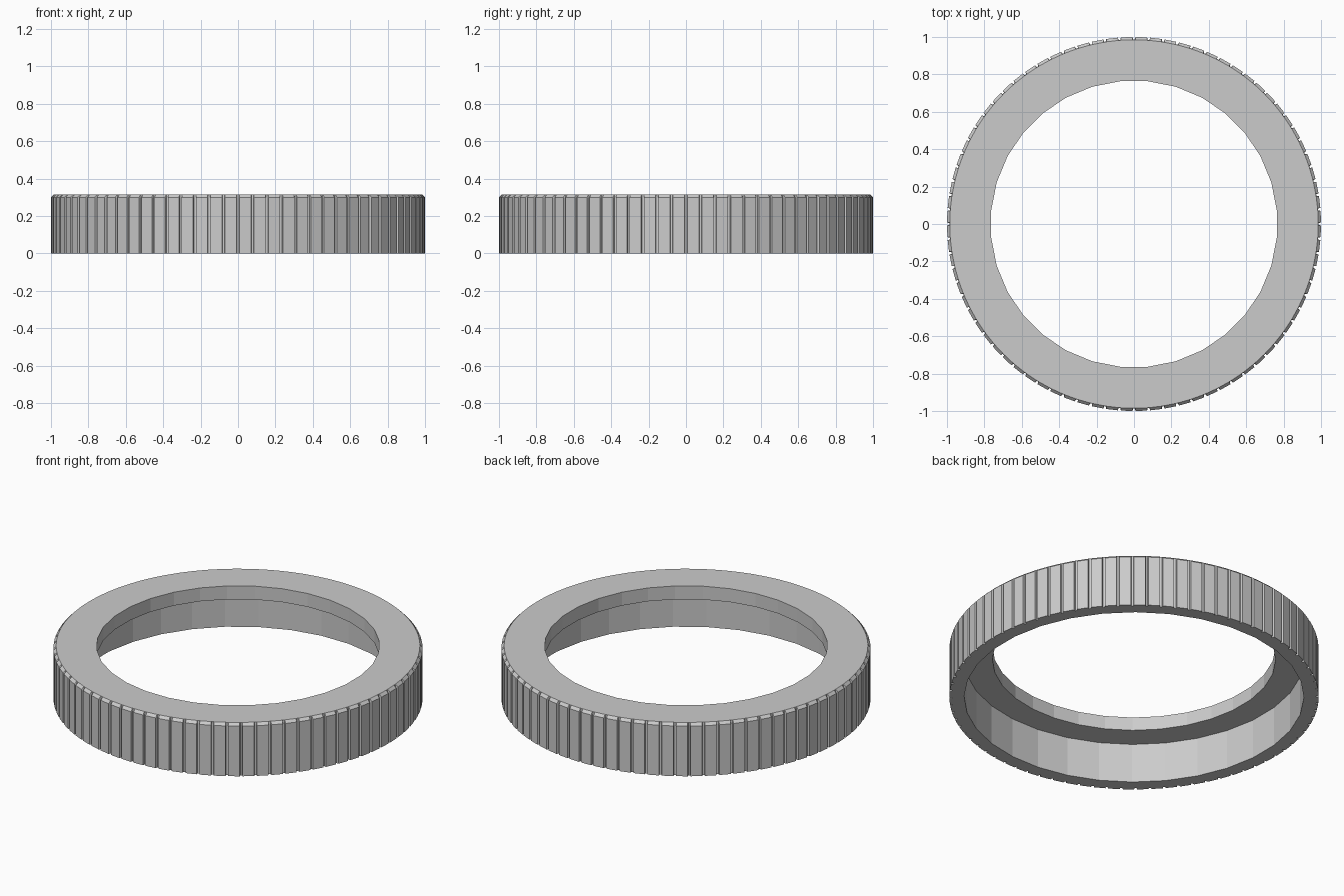
import bpy
import bmesh
from math import pi, cos, sin

if "Cube" in bpy.data.objects:
    bpy.data.objects.remove(bpy.data.objects["Cube"])

HEIGHT, CHAMFER_Z, LIP_Z = 0.315, 0.30, 0.235
RIM, GROOVE, TOP_RIM = 1.0, 0.987, 0.985
CAVITY, HOLE = 0.92, 0.767
GROOVES, INNER_SIDES = 80, 32

grey = bpy.data.materials.new("light grey")
grey.use_nodes = True
grey.diffuse_color = (0.6, 0.6, 0.6, 1)
grey.node_tree.nodes["Principled BSDF"].inputs["Base Color"].default_value = (0.6, 0.6, 0.6, 1)

bm = bmesh.new()


def loop(points, z):
    """Closed loop of vertices from (radius, angle) pairs."""
    verts = [bm.verts.new((r * cos(a), r * sin(a), z)) for r, a in points]
    edges = [bm.edges.new((v, verts[i - 1])) for i, v in enumerate(verts)]
    return verts, edges


def wall(lower, upper):
    """Quads joining two loops of equal length."""
    a, b = lower[0], upper[0]
    for i in range(len(a)):
        bm.faces.new((a[i - 1], a[i], b[i], b[i - 1]))


def grooved(rim, floor):
    """Circle outline notched by evenly spaced vertical grooves."""
    notch = ((rim, -0.008), (floor, -0.005), (floor, 0.005), (rim, 0.008))
    return [(r, 2 * pi * i / GROOVES + a) for i in range(GROOVES) for r, a in notch]


def circle(radius):
    return [(radius, 2 * pi * (i + 0.5) / INNER_SIDES) for i in range(INNER_SIDES)]


# Grooved outer wall and its chamfered top edge
outer = [loop(grooved(RIM, GROOVE), 0),
         loop(grooved(RIM, GROOVE), CHAMFER_Z),
         loop(grooved(TOP_RIM, TOP_RIM), HEIGHT)]

# Stepped bore: wide cavity below, narrower hole through the lip
inner = [loop(circle(CAVITY), 0), loop(circle(CAVITY), LIP_Z),
         loop(circle(HOLE), LIP_Z), loop(circle(HOLE), HEIGHT)]

for rings in (outer, inner):
    for lower, upper in zip(rings, rings[1:]):
        wall(lower, upper)

# Flat bottom and top rings
for a, b in ((outer[0], inner[0]), (outer[-1], inner[-1])):
    bmesh.ops.triangle_fill(bm, edges=a[1] + b[1], use_beauty=True)

bmesh.ops.recalc_face_normals(bm, faces=bm.faces)
mesh = bpy.data.meshes.new("grooved_ring_cap")
bm.to_mesh(mesh)
bm.free()
mesh.materials.append(grey)
ring = bpy.data.objects.new("grooved_ring_cap", mesh)
bpy.context.collection.objects.link(ring)
